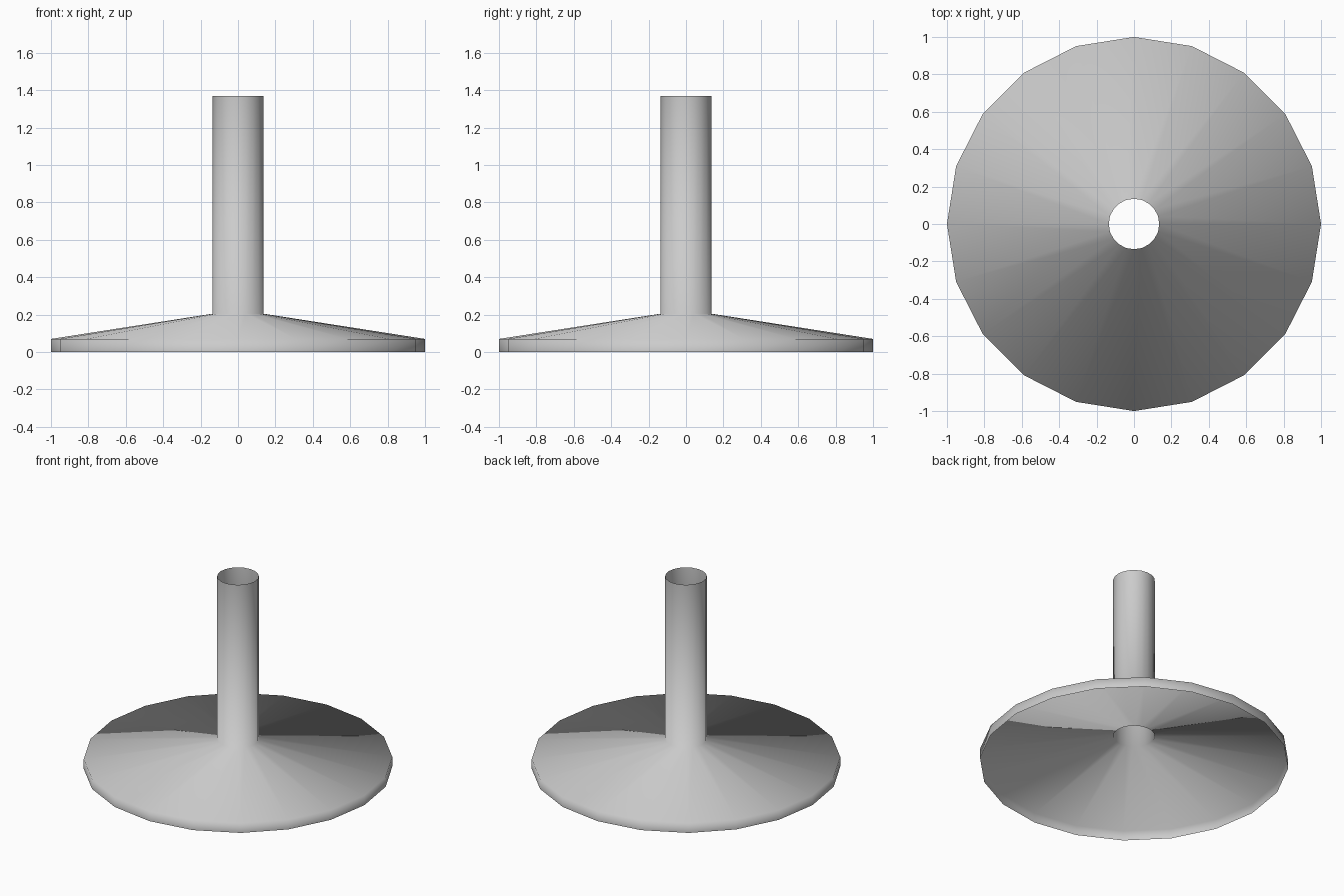
import bpy
import bmesh
import math

cube = bpy.data.objects.get("Cube")
if cube:
    bpy.data.objects.remove(cube)

SIDES = 20

# Plain grey material
grey = bpy.data.materials.new("grey")
grey.use_nodes = True
colour = (0.6, 0.6, 0.6, 1)
grey.diffuse_color = colour
grey.node_tree.nodes["Principled BSDF"].inputs["Base Color"].default_value = colour

# Open shell profile (radius, height): rim, sloping disc, hollow tube
profile = [(1, 0), (1, 0.07), (0.135, 0.205), (0.135, 1.37)]

bm = bmesh.new()
rings = []
for radius, height in profile:
    ring = []
    for i in range(SIDES):
        a = math.tau * i / SIDES
        ring.append(bm.verts.new((radius * math.cos(a), radius * math.sin(a), height)))
    rings.append(ring)

# Bridge neighbouring rings, leaving both ends open
for low, high in zip(rings, rings[1:]):
    for i in range(SIDES):
        j = (i + 1) % SIDES
        face = bm.faces.new((low[i], low[j], high[j], high[i]))
        face.smooth = True

mesh = bpy.data.meshes.new("flanged_tube")
bm.to_mesh(mesh)
bm.free()
mesh.materials.append(grey)
tube = bpy.data.objects.new("flanged_tube", mesh)
bpy.context.collection.objects.link(tube)
